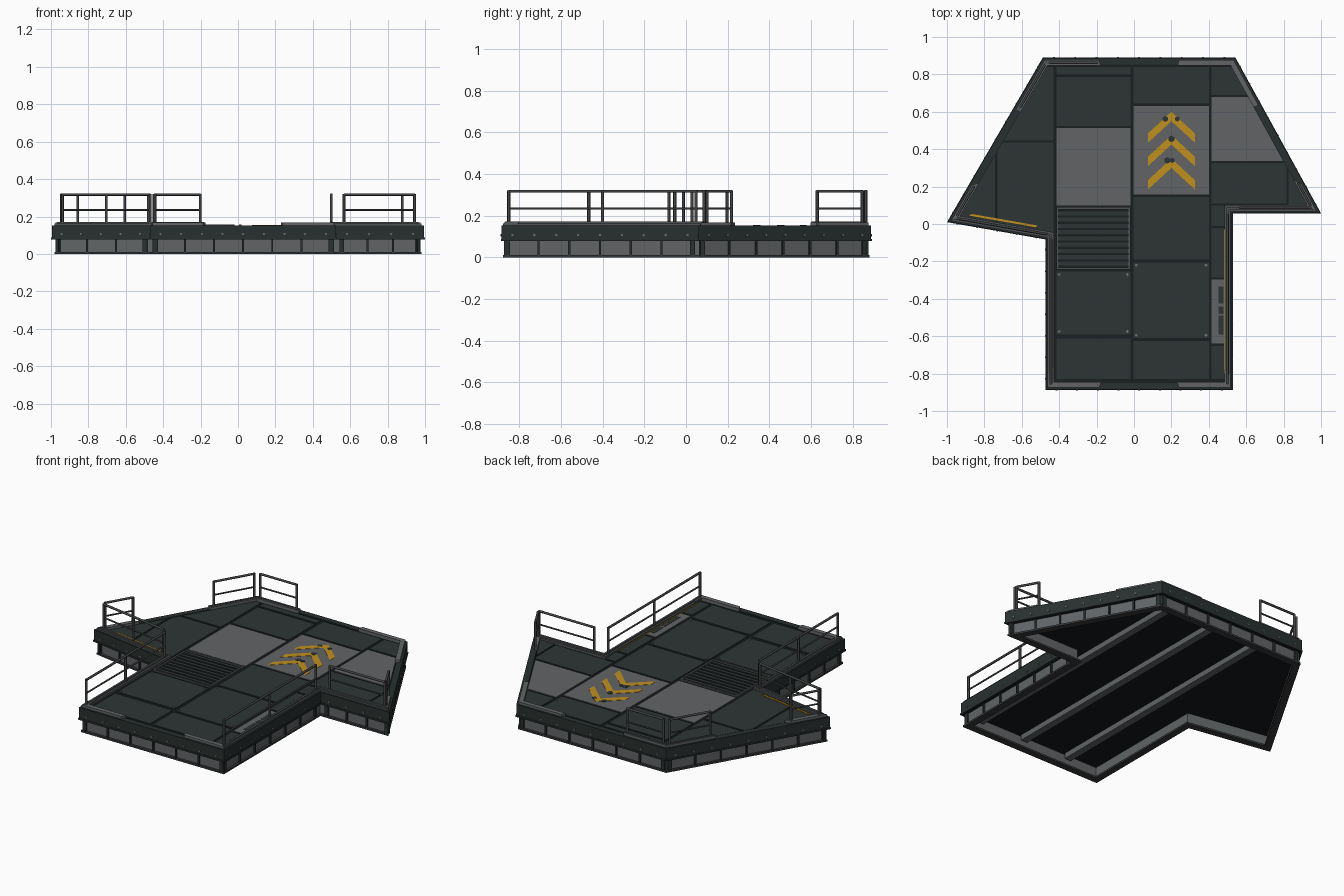
import bpy, bmesh, math
from mathutils import Vector

if "Cube" in bpy.data.objects:
    bpy.data.objects.remove(bpy.data.objects["Cube"])

def lin(h):
    f = lambda c: c / 12.92 if c <= 0.04045 else ((c + 0.055) / 1.055) ** 2.4
    return tuple(f(int(h[i:i + 2], 16) / 255) for i in (0, 2, 4)) + (1,)

COL = dict(dark_panel="2D3534", band_green="28302F", light_panel="616466", seam="191E1F", yellow="C0901C",
           rail_grey="434445", kerb_grey="4E5153", underside="15191B", bolt_grey="6D7070", flange_grey="37393B")
MAT = {}
for k, h in COL.items():
    MAT[k] = bpy.data.materials.new(k)
    MAT[k].diffuse_color = lin(h)

def finish(name, bm, *mats):
    bmesh.ops.recalc_face_normals(bm, faces=bm.faces)
    me = bpy.data.meshes.new(name)
    bm.to_mesh(me)
    bm.free()
    for m in mats:
        me.materials.append(MAT[m])
    ob = bpy.data.objects.new(name, me)
    bpy.context.collection.objects.link(ob)
    return ob

def prism(bm, pts, z0, z1):
    lo = [bm.verts.new((p[0], p[1], z0)) for p in pts]
    hi = [bm.verts.new((p[0], p[1], z1)) for p in pts]
    n = len(pts)
    bm.faces.new(lo[::-1])
    bm.faces.new(hi)
    for i in range(n):
        bm.faces.new((lo[i], lo[(i + 1) % n], hi[(i + 1) % n], hi[i]))

def rect(x0, x1, y0, y1):
    return [Vector(p) for p in ((x0, y0), (x1, y0), (x1, y1), (x0, y1))]

def rod(bm, p, q, r, sides=8):
    p, q = Vector(p), Vector(q)
    m = (q - p).to_track_quat('Z', 'Y').to_matrix().to_4x4()
    m.translation = (p + q) / 2
    bmesh.ops.create_cone(bm, cap_ends=True, segments=sides, radius1=r, radius2=r, depth=(q - p).length, matrix=m)

# Platform outline, counter-clockwise from front left
P = [Vector(p) for p in ((-.47, -.885), (.525, -.885), (.525, .06), (.995, .06),
                         (.54, .888), (-.485, .888), (-.995, .012), (-.47, -.08))]
N = len(P)

def axes(i):
    u = (P[(i + 1) % N] - P[i]).normalized()
    return u, Vector((-u.y, u.x))          # along edge, inward

def inset(d):
    out = []
    for i in range(N):
        a, b = axes(i - 1)[1], axes(i)[1]
        out.append(P[i] + (a + b) * d / (1 + a.dot(b)))
    return out

def strip(i, d0, d1, t0=0, t1=1):          # mitred strip along one edge
    A, B = inset(d0), inset(d1)
    j = (i + 1) % N
    return [A[i].lerp(A[j], t0), A[i].lerp(A[j], t1), B[i].lerp(B[j], t1), B[i].lerp(B[j], t0)]

def ring(bm, d0, d1, z0, z1):
    for i in range(N):
        prism(bm, strip(i, d0, d1), z0, z1)

# Deck slab: green band on the sides, dark top seams, black underside
bm = bmesh.new()
prism(bm, P, .078, .148)
ob = finish("deck_slab", bm, "band_green", "seam", "underside")
for f in ob.data.polygons:
    f.material_index = 1 if f.normal.z > .5 else 2 if f.normal.z < -.5 else 0
bm = bmesh.new()
ring(bm, 0, .036, .147, .153)
ring(bm, -.003, .01, .078, .088)
finish("band_lips", bm, "band_green")

# Recessed skirt, bottom flange, ribs and band bolts
bm = bmesh.new()
ring(bm, .022, .034, .008, .08)
finish("skirt_panels", bm, "light_panel")
bm = bmesh.new()
ring(bm, .008, .05, 0, .011)
finish("bottom_flange", bm, "flange_grey")
ribs, bolts = bmesh.new(), bmesh.new()
for i in range(N):
    u, n = axes(i)
    L = (P[(i + 1) % N] - P[i]).length
    k = max(2, round((L - .06) / .15))
    for j in range(k + 1):
        c = P[i] + u * (.03 + (L - .06) * j / k)
        w = .012 if j in (0, k) else .005
        prism(ribs, [c + u * s * w + n * d for s, d in ((-1, .012), (1, .012), (1, .03), (-1, .03))], .008, .08)
    k = max(3, round(L / .11))
    for j in range(k):
        c = P[i] + u * L * (j + .5) / k
        a, b = c - n * .005, c + n * .01
        rod(bolts, (a.x, a.y, .107), (b.x, b.y, .107), .006, 6)
finish("skirt_ribs", ribs, "band_green")

# Underside beams
bm = bmesh.new()
for x in (-.22, .1, .42):
    prism(bm, rect(x - .022, x + .022, -.84, .85 if x < .3 else .84), .045, .08)
finish("underside_beams", bm, "light_panel")

# Deck plates, clipped to the slanted edges
IN = inset(.04)

def clip(poly, i):
    n, o, out = axes(i)[1], IN[i], []
    for a, b in zip(poly, poly[1:] + poly[:1]):
        da, db = (a - o).dot(n), (b - o).dot(n)
        if da >= 0:
            out.append(a)
        if da * db < 0:
            out.append(a.lerp(b, da / (da - db)))
    return out

DARK = [(-.415, -.02, .8, .84), (-.415, -.02, .525, .785), (-.415, -.02, -.59, -.255), (-.415, -.02, -.83, -.612),
        (-.002, .4, .645, .84), (-.002, .4, -.19, .145), (-.002, .4, -.61, -.205), (-.002, .4, -.83, -.625),
        (.415, .8, .69, .84), (.415, .815, .11, .325), (.825, .98, .1, .325), (.415, .485, -.01, .1),
        (.415, .485, -.285, -.022), (.415, .485, -.83, -.652),
        (-.73, -.43, -.1, .435), (-.73, -.43, .447, .84), (-.98, -.742, -.1, .44)]
LIGHT = [(-.415, -.02, .1, .512), (-.002, .4, .157, .632), (.415, .9, .337, .678), (.415, .485, -.64, -.297)]
for name, plates, mat in (("dark_deck_plates", DARK, "dark_panel"), ("light_deck_plates", LIGHT, "light_panel")):
    bm = bmesh.new()
    for r in plates:
        poly = rect(*r)
        for e in (3, 5) + ((6,) if r[1] < -.42 else ()):
            poly = clip(poly, e)
        if len(poly) > 2:
            prism(bm, poly, .147, .152)
    finish(name, bm, mat)

# Corner bolts on the two bolted plates
for x0, x1, y0, y1 in (DARK[2], DARK[6]):
    for x in (x0 + .015, x1 - .015):
        for y in (y0 + .015, y1 - .015):
            rod(bolts, (x, y, .15), (x, y, .156), .008, 6)
finish("bolts", bolts, "bolt_grey")

# Floor grate: frame and slats
bm = bmesh.new()
for r in ((-.415, -.02, -.243, -.232), (-.415, -.02, .078, .09), (-.415, -.404, -.243, .09), (-.031, -.02, -.243, .09)):
    prism(bm, rect(*r), .147, .157)
finish("grate_frame", bm, "kerb_grey")
bm = bmesh.new()
for j in range(9):
    y = -.222 + j * .0335
    prism(bm, rect(-.404, -.031, y, y + .022), .147, .153)
finish("grate_slats", bm, "dark_panel")

# Painted chevrons, edge stripes and worn patches
bm = bmesh.new()
for y in (.6, .475, .35):
    for s in (-1, 1):
        pts = [Vector((.2, y)), Vector((.2, y - .05)), Vector((.2 + s * .125, y - .165)), Vector((.2 + s * .125, y - .115))]
        prism(bm, pts, .1515, .1535)
prism(bm, rect(.481, .491, -.8, -.03), .15, .156)
prism(bm, strip(6, .052, .063, .06, .78), .15, .156)
finish("yellow_markings", bm, "yellow")
bm = bmesh.new()
for x, y, w in ((.167, .562, .016), (.232, .562, .014), (.2, .455, .018), (.178, .34, .018), (.205, .34, .014)):
    rod(bm, (x, y, .152), (x, y, .1545), w, 6)
for y, w in ((-.38, .045), (-.54, .05), (-.46, .02)):
    prism(bm, rect(.452, .478, y - w, y + w), .1515, .1535)
finish("worn_patches", bm, "dark_panel")

# Kerbs: low runs beneath railings and heavier corner pieces (edge, start, end)
bm = bmesh.new()
for i, a, b in ((1, 0, 1), (2, 0, 1), (6, 0, 1), (7, 0, 1)):
    prism(bm, strip(i, .008, .042, a, b), .148, .163)
finish("kerb_runs", bm, "kerb_grey")
bm = bmesh.new()
for i, a, b in ((0, 0, .28), (0, .72, 1), (1, 0, .07), (7, .9, 1), (3, 0, .18), (3, .7, 1),
                (4, 0, .29), (4, .71, 1), (5, 0, .31), (5, .78, 1)):
    prism(bm, strip(i, .012, .04, a, b), .148, .168)
finish("corner_kerbs", bm, "light_panel")
bm = bmesh.new()
for i, a, b in ((1, 0, 1), (2, 0, 1), (6, 0, 1), (7, 0, 1), (4, .71, 1), (5, 0, .31)):
    prism(bm, strip(i, .018, .03, a, b), .16, .172)
finish("kerb_caps", bm, "kerb_grey")

# Railings: posts, mid rail and top rail (edge, start, end, posts)
C = inset(.026)
bm = bmesh.new()
for i, a, b, k in ((1, .01, .96, 3), (2, .15, .985, 2), (3, .02, .17, 2), (4, .73, .98, 2),
                   (5, .02, .28, 2), (5, .8, .98, 2), (6, .03, .95, 3), (7, .03, .99, 3)):
    p, q = (C[i].lerp(C[(i + 1) % N], t) for t in (a, b))
    for j in range(k):
        c = p.lerp(q, j / (k - 1))
        rod(bm, (c.x, c.y, .15), (c.x, c.y, .32), .0075)
    for z, r in ((.235, .005), (.317, .007)):
        rod(bm, (p.x, p.y, z), (q.x, q.y, z), r)
ob = finish("railings", bm, "rail_grey")
bpy.context.view_layer.objects.active = ob
ob.select_set(True)
bpy.ops.object.shade_smooth_by_angle(angle=math.radians(50))

for m in bpy.data.materials:
    if m.users and not m.is_grease_pencil:
        m.use_nodes = True
        m.node_tree.nodes["Principled BSDF"].inputs["Base Color"].default_value = m.diffuse_color
